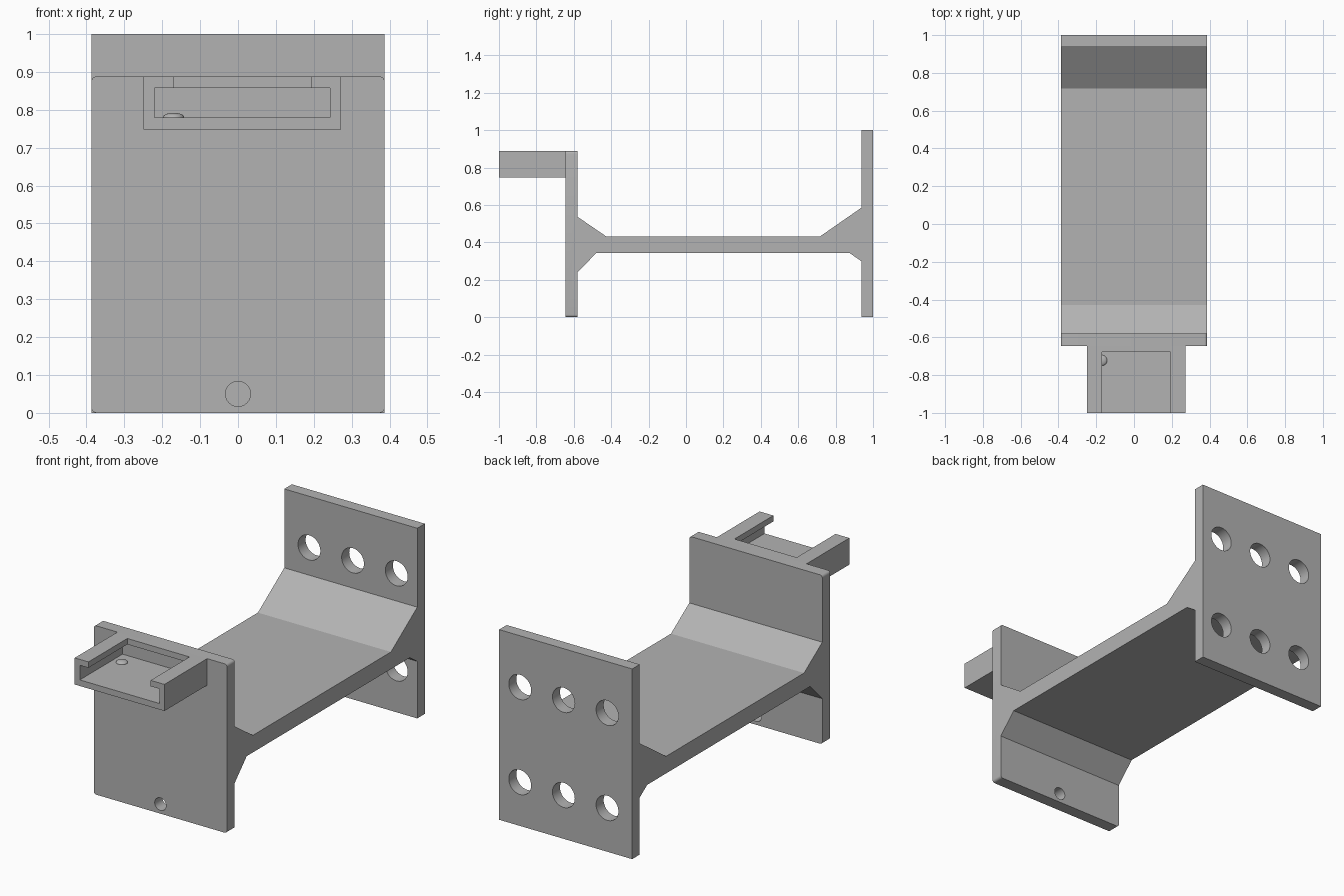
import bpy, bmesh, math
from mathutils import Vector

if "Cube" in bpy.data.objects:
    bpy.data.objects.remove(bpy.data.objects["Cube"], do_unlink=True)

grey = bpy.data.materials.new("plain grey")
grey.use_nodes = True
grey.diffuse_color = (0.45, 0.45, 0.45, 1)
grey.node_tree.nodes["Principled BSDF"].inputs["Base Color"].default_value = grey.diffuse_color


def add_object(name, bm):
    bmesh.ops.recalc_face_normals(bm, faces=bm.faces)
    mesh = bpy.data.meshes.new(name)
    bm.to_mesh(mesh)
    bm.free()
    mesh.materials.append(grey)
    obj = bpy.data.objects.new(name, mesh)
    bpy.context.collection.objects.link(obj)
    return obj


def box(name, low, high):
    low, high = Vector(low), Vector(high)
    bm = bmesh.new()
    bmesh.ops.create_cube(bm, size=1)
    bmesh.ops.scale(bm, vec=high - low, verts=bm.verts)
    bmesh.ops.translate(bm, vec=(low + high) / 2, verts=bm.verts)
    return add_object(name, bm)


def select_only(obj):
    bpy.ops.object.select_all(action="DESELECT")
    obj.select_set(True)
    bpy.context.view_layer.objects.active = obj


def cut(obj, cutter):
    cutter.hide_render = True
    mod = obj.modifiers.new("cut", "BOOLEAN")
    mod.operation, mod.solver, mod.object = "DIFFERENCE", "EXACT", cutter
    select_only(obj)
    bpy.ops.object.modifier_apply(modifier=mod.name)
    bpy.data.objects.remove(cutter, do_unlink=True)


def drill(obj, x, y, z, radius):
    bpy.ops.mesh.primitive_cylinder_add(vertices=48, radius=radius, depth=0.2,
                                        location=(x, y, z), rotation=(math.pi / 2, 0, 0))
    cut(obj, bpy.context.object)


def smooth(obj):
    select_only(obj)
    bpy.ops.object.shade_smooth_by_angle(angle=math.radians(25))


# End plates, web and sloping gussets as one extruded side profile
half_width = 0.387
front, front_in, back_in, back = -0.645, -0.58, 0.937, 1.0
plate_top = 0.888
profile = [(front, 0), (front_in, 0), (front_in, 0.24), (-0.48, 0.343),
           (0.875, 0.343), (back_in, 0.30), (back_in, 0), (back, 0),
           (back, 1), (back_in, 1), (back_in, 0.585), (0.718, 0.433),
           (-0.428, 0.433), (front_in, 0.537), (front_in, plate_top), (front, plate_top)]
bm = bmesh.new()
face = bm.faces.new([bm.verts.new((-half_width, y, z)) for y, z in profile])
side = bmesh.ops.extrude_face_region(bm, geom=[face])
bmesh.ops.translate(bm, vec=(2 * half_width, 0, 0),
                    verts=[g for g in side["geom"] if isinstance(g, bmesh.types.BMVert)])

# Rounded corners of the front plate
corners = []
for edge in bm.edges:
    a, b = (v.co for v in edge.verts)
    if (max(a.y, b.y) < -0.5 and abs(a.y - b.y) > 0.01
            and abs(a.z - b.z) < 0.001 and abs(a.x - b.x) < 0.001):
        corners.append(edge)
bmesh.ops.bevel(bm, geom=corners, offset=0.014, segments=5, profile=0.5, affect="EDGES")
frame = add_object("frame", bm)

# Bolt holes in the back plate and a pin hole in the front plate
for column in (-1, 0, 1):
    for z in (0.23, 0.73):
        drill(frame, 0.012 + 0.254 * column, 0.97, z, 0.065)
drill(frame, 0, -0.61, 0.05, 0.033)
smooth(frame)

# Slotted bracket with an overhanging lip on three sides
bracket = box("bracket", (-0.25, -1, 0.748), (0.272, front, plate_top))
cut(bracket, box("channel_cutter", (-0.22, -1.1, 0.78), (0.243, -0.6, 0.857)))
cut(bracket, box("opening_cutter", (-0.17, -1.1, 0.82), (0.192, -0.677, 0.95)))

# Low dome on the bracket floor
bpy.ops.mesh.primitive_uv_sphere_add(segments=32, ring_count=16, radius=0.028,
                                     location=(-0.17, -0.722, 0.78))
dome = bpy.context.object
dome.name = "locating_dome"
dome.scale.z = 0.43
dome.data.materials.append(grey)
smooth(dome)
